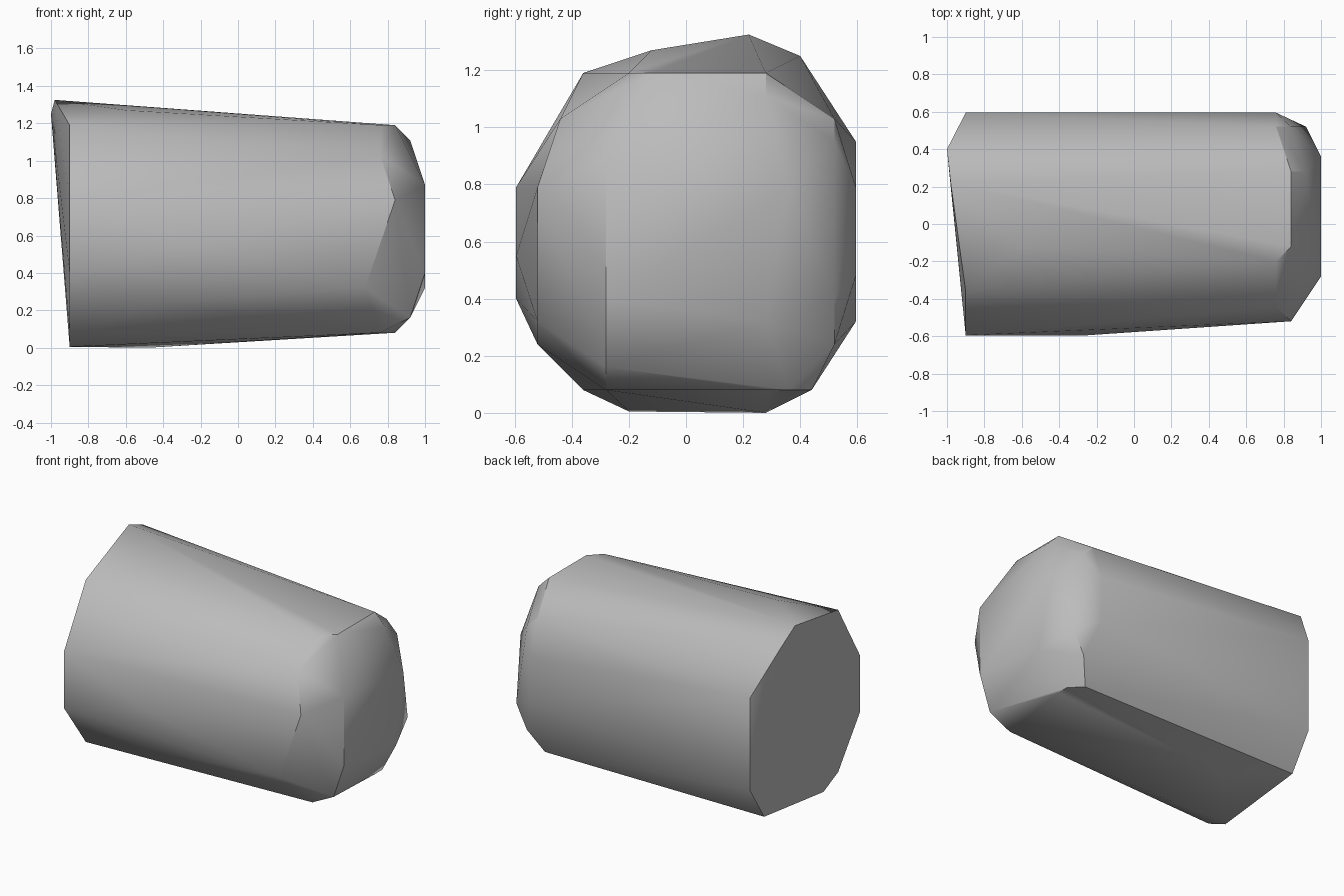
import bpy
import bmesh
import math

default_cube = bpy.data.objects.get("Cube")
if default_cube:
    bpy.data.objects.remove(default_cube, do_unlink=True)


def make_material(name, colour):
    material = bpy.data.materials.new(name)
    material.use_nodes = True
    material.diffuse_color = colour
    material.node_tree.nodes["Principled BSDF"].inputs["Base Color"].default_value = colour
    return material


def make_hull(name, outlines, material):
    """Wrap a tight convex skin around outlines stored as x: [(y, z), ...]."""
    mesh_builder = bmesh.new()
    for x, outline in outlines.items():
        for y, z in outline:
            mesh_builder.verts.new((x, y, z))
    result = bmesh.ops.convex_hull(mesh_builder, input=mesh_builder.verts[:])
    unused = set(result["geom_interior"]) | set(result["geom_unused"])
    loose = [v for v in unused if isinstance(v, bmesh.types.BMVert)]
    bmesh.ops.delete(mesh_builder, geom=loose, context="VERTS")
    bmesh.ops.recalc_face_normals(mesh_builder, faces=mesh_builder.faces[:])

    mesh = bpy.data.meshes.new(name)
    mesh_builder.to_mesh(mesh)
    mesh_builder.free()
    mesh.materials.append(material)
    hull = bpy.data.objects.new(name, mesh)
    bpy.context.collection.objects.link(hull)
    return hull


outlines = {
    # Wide end, leaning outwards at its upper back corner
    -1.0: [(0.4, 1.25)],
    -0.98: [(0.22, 1.325)],
    -0.9: [(-0.36, 1.19), (-0.595, 0.79), (-0.595, 0.4), (-0.36, 0.08),
           (-0.2, 0.005), (0.44, 0.08), (0.595, 0.32), (0.595, 0.95)],
    # Slight bulges along the barrel
    -0.6: [(-0.12, 1.27)],
    -0.48: [(0.28, 0.0)],
    -0.4: [(-0.52, 0.24)],
    -0.25: [(-0.595, 0.55)],
    # Shoulder where the barrel meets the bevelled end
    0.68: [(-0.52, 0.32)],
    0.76: [(-0.2, 1.19), (-0.44, 1.03), (-0.28, 0.08), (0.44, 0.08),
           (0.595, 0.48), (0.595, 0.79), (0.52, 1.03)],
    0.84: [(-0.12, 1.19), (0.28, 1.19), (-0.52, 0.79), (0.52, 0.95),
           (0.52, 0.24), (0.28, 0.08), (0.36, 0.08)],
    # Bevel and flat cap of the narrow end
    0.92: [(0.28, 1.11), (0.52, 0.4), (-0.28, 0.16)],
    1.0: [(-0.28, 0.87), (-0.28, 0.4), (0.28, 0.32), (0.36, 0.79)],
}

# Single faceted body with soft shading along the barrel
grey = make_material("plain grey", (0.5, 0.5, 0.5, 1.0))
body = make_hull("faceted_barrel_body", outlines, grey)

bpy.ops.object.select_all(action="DESELECT")
body.select_set(True)
bpy.context.view_layer.objects.active = body
bpy.ops.object.shade_smooth_by_angle(angle=math.radians(30))
